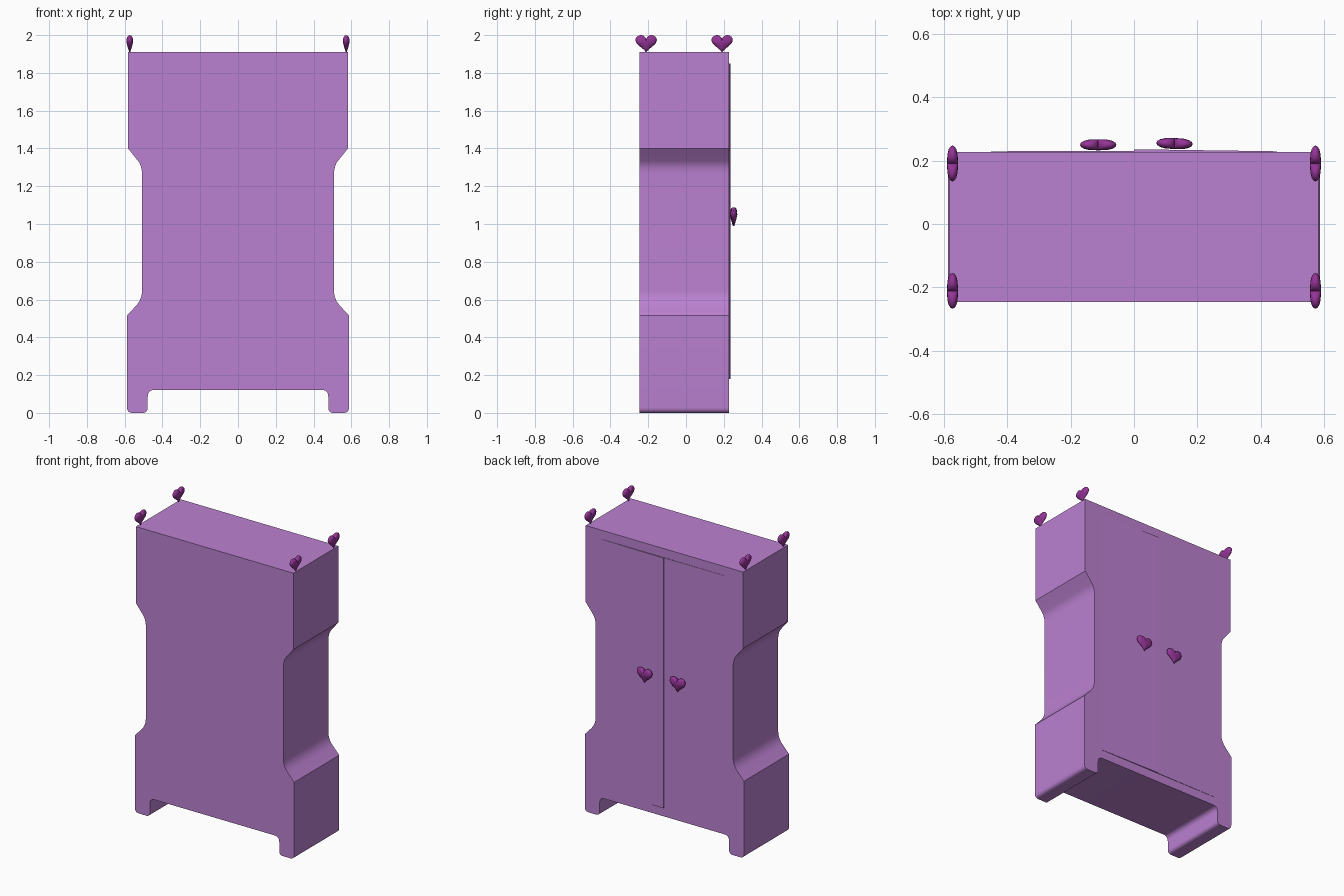
import bpy, bmesh, math
from mathutils import Matrix

if "Cube" in bpy.data.objects:
    bpy.data.objects.remove(bpy.data.objects["Cube"])


def material(name, color):
    m = bpy.data.materials.new(name)
    m.diffuse_color = color
    m.use_nodes = True
    m.node_tree.nodes["Principled BSDF"].inputs["Base Color"].default_value = m.diffuse_color
    return m


LILAC = material("lilac_paint", (0.50, 0.22, 0.64, 1))
PURPLE = material("purple_gloss", (0.30, 0.035, 0.31, 1))


def finish(name, bm, mat, angle=30):
    bmesh.ops.recalc_face_normals(bm, faces=bm.faces)
    me = bpy.data.meshes.new(name)
    bm.to_mesh(me)
    bm.free()
    me.materials.append(mat)
    ob = bpy.data.objects.new(name, me)
    bpy.context.collection.objects.link(ob)
    bpy.ops.object.select_all(action='DESELECT')
    ob.select_set(True)
    bpy.context.view_layer.objects.active = ob
    bpy.ops.object.shade_smooth_by_angle(angle=math.radians(angle))
    return ob


def prism(name, outline, y0, y1, mat):
    """Extrude an xz outline from y0 to y1."""
    bm = bmesh.new()
    face = bm.faces.new([bm.verts.new((x, y0, z)) for x, z in outline])
    ext = bmesh.ops.extrude_face_region(bm, geom=[face])
    verts = [g for g in ext['geom'] if isinstance(g, bmesh.types.BMVert)]
    bmesh.ops.translate(bm, vec=(0, y1 - y0, 0), verts=verts)
    return finish(name, bm, mat)


def bend(a, c, b, n=6):
    """Rounded corner from a to b around control point c."""
    return [tuple((1 - t) ** 2 * p + 2 * t * (1 - t) * q + t * t * r
                  for p, q, r in zip(a, c, b)) for t in (i / n for i in range(n + 1))]


# Cabinet body: waisted silhouette with two runner feet
half = [(0.582, 1.91), (0.582, 1.40)]
half += bend((0.53, 1.335), (0.508, 1.3075), (0.508, 1.26))
half += bend((0.508, 0.65), (0.508, 0.602), (0.54, 0.567))
half += [(0.588, 0.515)]
half += bend((0.588, 0.03), (0.588, 0.0), (0.558, 0.0))
half += bend((0.506, 0.0), (0.478, 0.0), (0.478, 0.028))
half += bend((0.478, 0.085), (0.478, 0.122), (0.442, 0.122))
prism("cabinet_body", half + [(-x, z) for x, z in reversed(half)], -0.247, 0.228, LILAC)


# Thin door panels, one standing slightly ajar at the centre
def door(name, x0, x1, y0, y1):
    bm = bmesh.new()
    bmesh.ops.create_cube(bm, size=1)
    for v in bm.verts:
        right = v.co.x > 0
        v.co = (x1 if right else x0,
                (y1 if right else y0) if v.co.y > 0 else 0.21,
                1.85 if v.co.z > 0 else 0.18)
    finish(name, bm, LILAC)


door("left_door", 0.0, 0.452, 0.236, 0.2295)
door("right_door", -0.452, 0.0, 0.2295, 0.231)


# Puffy heart: tip at the origin, facing along y
def heart(name, loc, w, h, depth, turn):
    n, rings = 40, 8
    bm = bmesh.new()

    def point(t, s, k):
        x = math.sin(t) ** 3 * s
        z = (13 * math.cos(t) - 5 * math.cos(2 * t) - 2 * math.cos(3 * t) - math.cos(4 * t))
        z = 0.6 + ((z + 17) / 28.9 - 0.6) * s
        thick = min(1.0, 0.25 + 1.3 * z)
        return (x * w / 2, k * thick * depth / 2, z * h)

    loops = []
    for r in range(1, rings):
        a = -math.pi / 2 + math.pi * r / rings
        s, k = math.cos(a) ** 0.7, math.sin(a)
        loops.append([bm.verts.new(point(2 * math.pi * i / n, s, k)) for i in range(n)])
    for a, b in zip(loops, loops[1:]):
        for i in range(n):
            j = (i + 1) % n
            bm.faces.new((a[i], a[j], b[j], b[i]))
    for ring, k in ((loops[0], -1), (loops[-1], 1)):
        c = bm.verts.new((0, k * depth / 2, 0.6 * h))
        for i in range(n):
            bm.faces.new((ring[i], ring[(i + 1) % n], c))
    bm.transform(Matrix.Translation(loc) @ Matrix.Rotation(math.radians(turn), 4, 'Z'))
    finish(name, bm, PURPLE, 50)


# Heart finials on the four top corners
for sx, side in ((-1, "left"), (1, "right")):
    for y, end in ((-0.211, "front"), (0.191, "back")):
        heart(f"{end}_{side}_finial", (sx * 0.573, y, 1.905), 0.113, 0.095, 0.035, 90)

# Heart door knobs
heart("right_knob", (-0.113, 0.25, 0.988), 0.115, 0.1, 0.035, 0)
heart("left_knob", (0.128, 0.254, 0.988), 0.115, 0.1, 0.035, -2)
